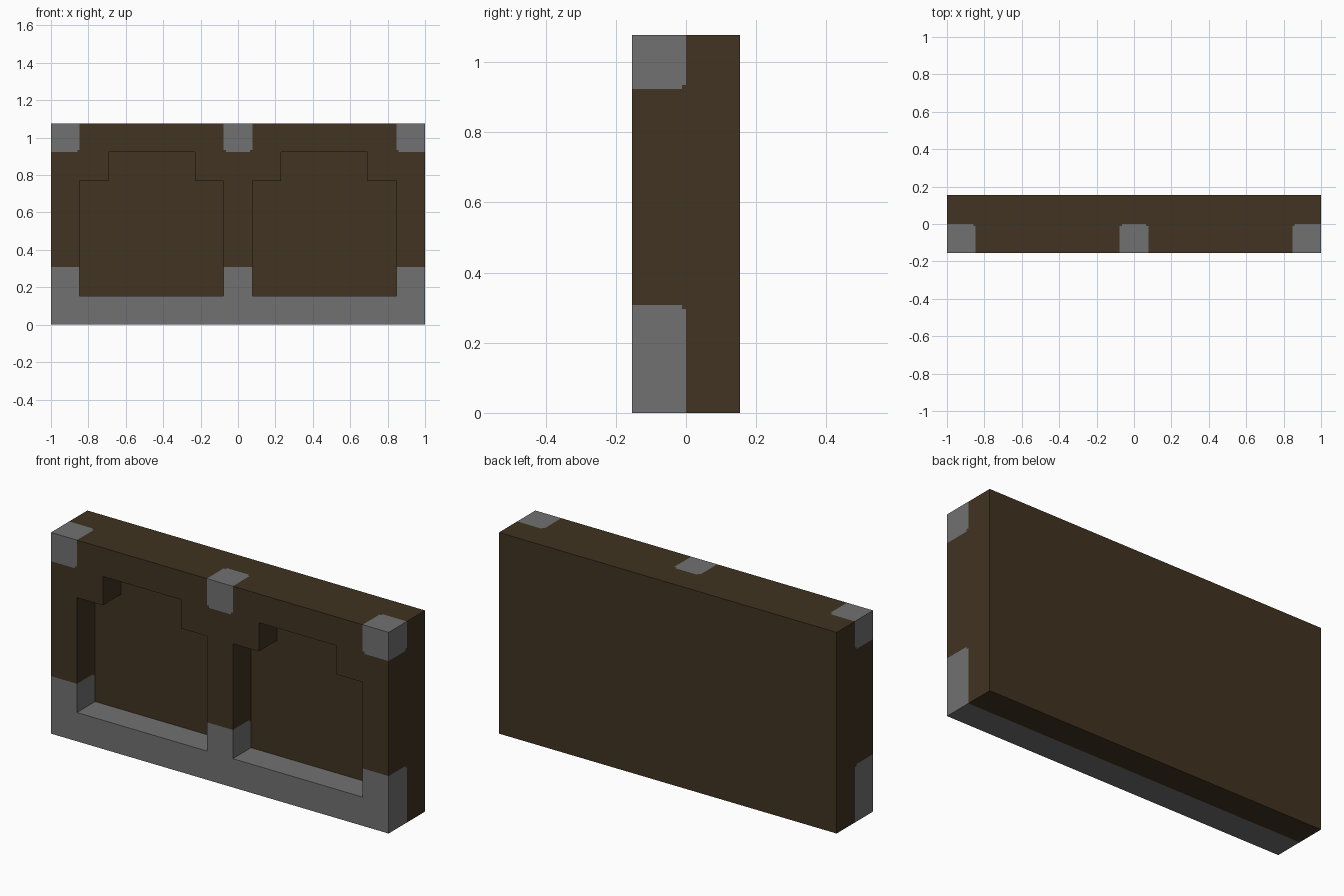
import bpy
import bmesh
from mathutils import Vector

cube = bpy.data.objects.get("Cube")
if cube:
    bpy.data.objects.remove(cube, do_unlink=True)

COLS, ROWS = 13, 7
U = 2 / COLS          # one block
E = 0.012             # size of the clipped corners on the grey blocks


def material(name, rgb):
    mat = bpy.data.materials.new(name)
    mat.use_nodes = True
    mat.diffuse_color = (*rgb, 1)
    mat.node_tree.nodes["Principled BSDF"].inputs["Base Color"].default_value = (*rgb, 1)
    return mat


wood = material("dark brown wood", (0.052, 0.033, 0.015))
stone = material("grey stone", (0.165, 0.165, 0.165))


def finish(name, bm):
    mesh = bpy.data.meshes.new(name)
    bm.to_mesh(mesh)
    bm.free()
    mesh.materials.append(wood)
    mesh.materials.append(stone)
    obj = bpy.data.objects.new(name, mesh)
    bpy.context.collection.objects.link(obj)


def is_solid(col, row):
    """True where the front frame has a block, False in the two openings."""
    inner = (col % 6 != 0)
    stepped_corner = row == ROWS - 2 and col % 6 in (1, 5)
    return not inner or row in (0, ROWS - 1) or stepped_corner


# Back panel
bm = bmesh.new()
bmesh.ops.create_cube(bm, size=1)
bmesh.ops.scale(bm, vec=(2, U, ROWS * U), verts=bm.verts)
bmesh.ops.translate(bm, vec=(0, U / 2, ROWS * U / 2), verts=bm.verts)
finish("back_panel", bm)

# Front frame: a sheet of blocks with two stepped openings, pulled forward
bm = bmesh.new()
for col in range(COLS):
    for row in range(ROWS):
        if is_solid(col, row):
            x, z = col * U - 1, row * U
            corners = ((x, z), (x + U, z), (x + U, z + U), (x, z + U))
            bm.faces.new([bm.verts.new((a, 0, b)) for a, b in corners])
bmesh.ops.remove_doubles(bm, verts=bm.verts, dist=0.001)
sheet = bm.faces[:]
extruded = bmesh.ops.extrude_face_region(bm, geom=sheet, use_keep_orig=True)["geom"]
front = [v for v in extruded if isinstance(v, bmesh.types.BMVert)]
bmesh.ops.translate(bm, vec=(0, -U, 0), verts=front)
bmesh.ops.recalc_face_normals(bm, faces=bm.faces)
hidden = [f for f in bm.faces if all(abs(v.co.y) < 0.001 for v in f.verts)]
bmesh.ops.delete(bm, geom=hidden, context='FACES')

# Cut lines for the clipped corners of the grey blocks
cuts = [("y", -E), ("z", 6 * U + E), ("z", 2 * U - E)]
for side in (-1, 1):
    cuts += [("x", side * (U / 2 - E)), ("x", side * (1 - U + E))]
axes = {"x": Vector((1, 0, 0)), "y": Vector((0, 1, 0)), "z": Vector((0, 0, 1))}
for axis, pos in cuts:
    bmesh.ops.bisect_plane(bm, geom=bm.verts[:] + bm.edges[:] + bm.faces[:],
                           plane_co=axes[axis] * pos, plane_no=axes[axis])


def is_stone(c):
    """Grey base row, post feet and post tops, with clipped corners."""
    x = abs(c.x)
    on_post = x < U / 2 + 0.001 or x > 1 - U - 0.001
    near_back = c.y > -E
    if c.z < U + 0.001:
        return True
    if not on_post:
        return False
    if c.z < 2 * U:
        return not (near_back and c.z > 2 * U - E)
    if c.z > 6 * U + 0.001:
        near_side = U / 2 - E < x < 1 - U + E
        near_bottom = c.z < 6 * U + E
        return near_side + near_bottom + near_back < 2
    return False


for face in bm.faces:
    face.material_index = int(is_stone(face.calc_center_median()))
finish("front_frame", bm)
